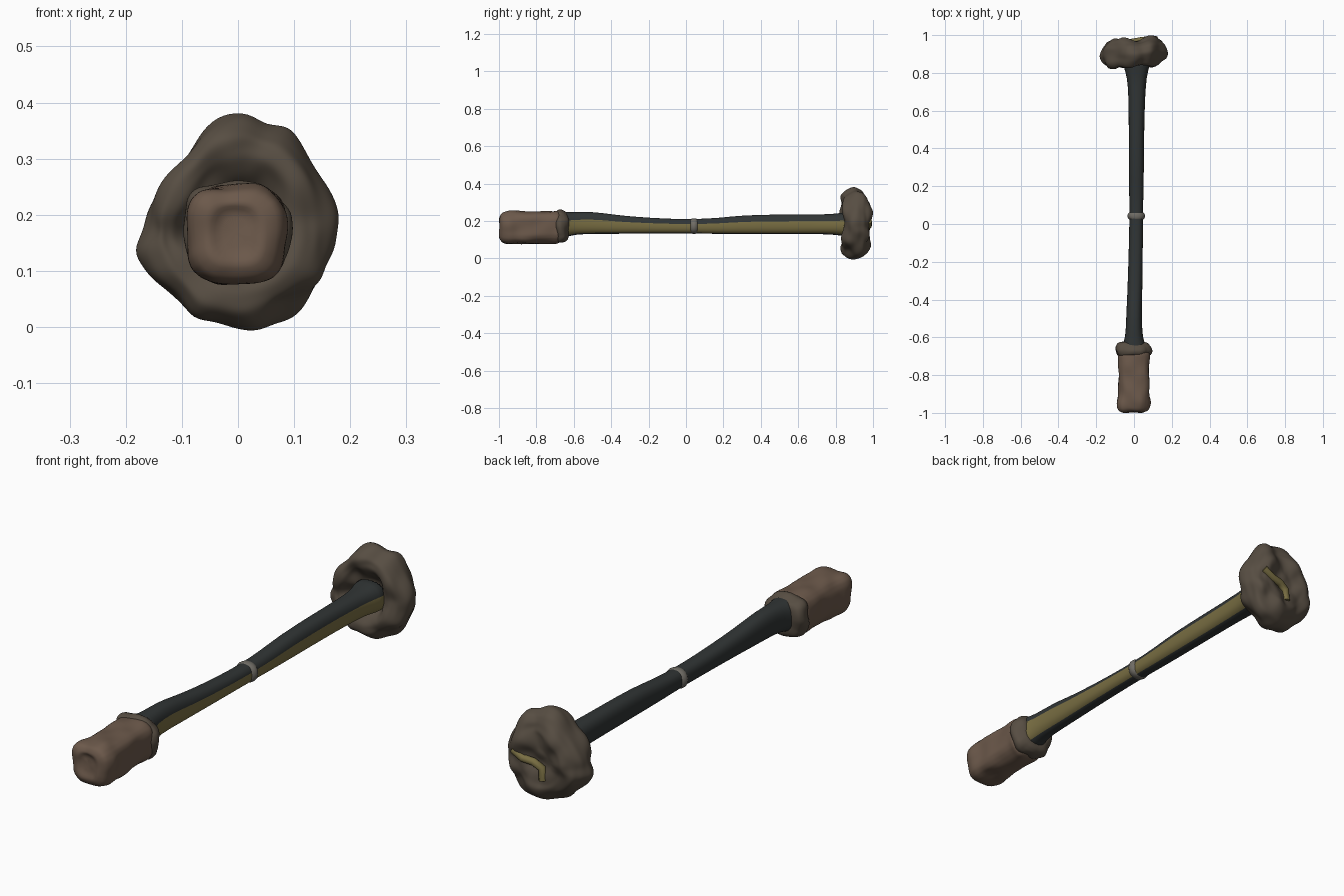
import bpy, bmesh, math
from mathutils import Vector, noise


def mat(name, col):
    m = bpy.data.materials.new(name)
    m.diffuse_color = (*col, 1)
    return m


DARK = mat("dark_metal", (0.03, 0.035, 0.035))
GOLD = mat("brass", (0.19, 0.155, 0.055))
BROWN = mat("worn_brown", (0.095, 0.075, 0.055))
TAN = mat("worn_tan", (0.15, 0.10, 0.07))
GREY = mat("ring_grey", (0.16, 0.15, 0.13))


def superellipse(n, p):
    pts = []
    for i in range(n):
        a = 2 * math.pi * i / n
        c, s = math.cos(a), math.sin(a)
        pts.append((math.copysign(abs(c) ** (2 / p), c), math.copysign(abs(s) ** (2 / p), s)))
    return pts


def loft(name, section, stations, mats, levels=2, bump=0.0, freq=14, tilt=0.0, pick=None):
    """Skin a closed section along y; stations are (y, cx, cz, rx, rz)."""
    bm = bmesh.new()
    rings = [[bm.verts.new((cx + u * rx, y + tilt * u * rx, cz + v * rz)) for u, v in section]
             for y, cx, cz, rx, rz in stations]
    n = len(section)
    for a, b in zip(rings, rings[1:]):
        for i in range(n):
            f = bm.faces.new((a[i], a[(i + 1) % n], b[(i + 1) % n], b[i]))
            if pick:
                f.material_index = pick(i, n)
    bm.faces.new(rings[0])
    bm.faces.new(rings[-1])
    bmesh.ops.recalc_face_normals(bm, faces=bm.faces)
    if bump:
        bmesh.ops.subdivide_edges(bm, edges=bm.edges, cuts=1, use_grid_fill=True)
        bm.normal_update()
        moves = [(v, v.normal * noise.noise(v.co * freq) * bump) for v in bm.verts]
        for v, d in moves:
            v.co += d
    for f in bm.faces:
        f.smooth = True
    me = bpy.data.meshes.new(name)
    bm.to_mesh(me)
    bm.free()
    for m in mats:
        me.materials.append(m)
    ob = bpy.data.objects.new(name, me)
    bpy.context.collection.objects.link(ob)
    if levels:
        s = ob.modifiers.new("smooth", "SUBSURF")
        s.levels = s.render_levels = levels
    return ob


# Shaft: waisted tube, taller than wide, brass strip along its right side
loft("shaft", superellipse(24, 2.4), [
    (-0.69, 0.0, 0.175, 0.075, 0.075), (-0.64, 0.0, 0.18, 0.062, 0.068),
    (-0.60, 0.0, 0.187, 0.045, 0.060), (-0.50, 0.0, 0.190, 0.042, 0.060),
    (-0.40, 0.003, 0.183, 0.040, 0.053), (-0.30, 0.006, 0.178, 0.039, 0.046),
    (-0.10, 0.01, 0.172, 0.037, 0.039), (0.04, 0.012, 0.171, 0.036, 0.038),
    (0.18, 0.012, 0.173, 0.038, 0.043), (0.30, 0.013, 0.180, 0.040, 0.051),
    (0.50, 0.013, 0.182, 0.041, 0.053), (0.68, 0.015, 0.182, 0.044, 0.053),
    (0.78, 0.015, 0.182, 0.052, 0.054), (0.83, 0.013, 0.182, 0.068, 0.062),
    (0.89, 0.012, 0.182, 0.080, 0.070)],
    [DARK, GOLD], levels=1, pick=lambda i, n: 1 if i >= n - 4 or i < 1 else 0)

# Thin ring around the middle of the shaft
loft("middle_ring", superellipse(16, 2.2), [
    (0.018, 0.012, 0.172, 0.034, 0.036), (0.03, 0.012, 0.172, 0.044, 0.041),
    (0.043, 0.012, 0.172, 0.050, 0.043), (0.056, 0.012, 0.172, 0.044, 0.041),
    (0.068, 0.012, 0.172, 0.034, 0.036)], [GREY], levels=1)

# Grip: rounded square block
loft("grip", superellipse(20, 3), [
    (-0.982, -0.005, 0.168, 0.025, 0.03), (-1.0, -0.005, 0.165, 0.05, 0.055),
    (-0.985, -0.005, 0.165, 0.08, 0.08), (-0.94, -0.003, 0.165, 0.09, 0.089),
    (-0.88, 0.0, 0.165, 0.083, 0.088), (-0.80, 0.0, 0.165, 0.081, 0.087),
    (-0.72, 0.0, 0.167, 0.084, 0.087), (-0.685, 0.0, 0.167, 0.084, 0.086),
    (-0.665, 0.0, 0.168, 0.06, 0.06)],
    [TAN], levels=1, bump=0.012, freq=16)

# Collar between grip and shaft
loft("grip_collar", superellipse(20, 2.5), [
    (-0.695, -0.002, 0.168, 0.072, 0.070), (-0.69, -0.002, 0.168, 0.088, 0.084),
    (-0.67, -0.003, 0.168, 0.096, 0.088), (-0.65, -0.003, 0.169, 0.092, 0.085),
    (-0.635, -0.003, 0.172, 0.080, 0.076), (-0.625, 0, 0.178, 0.055, 0.062)],
    [BROWN], levels=1, bump=0.012, freq=20)

# Head: lumpy egg-shaped cushion, slightly tilted, dished on both faces
outline = [(.17, .20), (.145, .285), (.085, .35), (.02, .372), (-.06, .343), (-.125, .275),
           (-.17, .20), (-.168, .14), (-.14, .085), (-.08, .015), (0, -.003), (.06, .012),
           (.105, .033), (.15, .08), (.172, .14)]
egg = [(x, z - 0.18) for x, z in outline]
profile = [(.885, .08), (.88, .3), (.858, .48), (.834, .66), (.836, .84), (.865, .97), (.902, 1.02),
           (.94, .97), (.968, .84), (.982, .64), (.975, .45), (.96, .25), (.965, .06)]
loft("head", egg, [(y, 0.0, 0.181, s, s) for y, s in profile],
     [BROWN], levels=2, bump=0.03, freq=15, tilt=0.09)

# Raised bent ridge on the end of the head
cu = bpy.data.curves.new("head_ridge", "CURVE")
cu.dimensions = "3D"
cu.bevel_depth = 0.016
cu.bevel_resolution = 3
cu.use_fill_caps = True
sp = cu.splines.new("POLY")
path = [(.12, .978, .20), (.075, .978, .175), (.03, .972, .17), (-.005, .966, .15), (-.01, .966, .10)]
sp.points.add(len(path) - 1)
for p, co in zip(sp.points, path):
    p.co = (*co, 1)
cu.splines[0].use_smooth = True
cu.materials.append(GOLD)
bpy.context.collection.objects.link(bpy.data.objects.new("head_ridge", cu))
